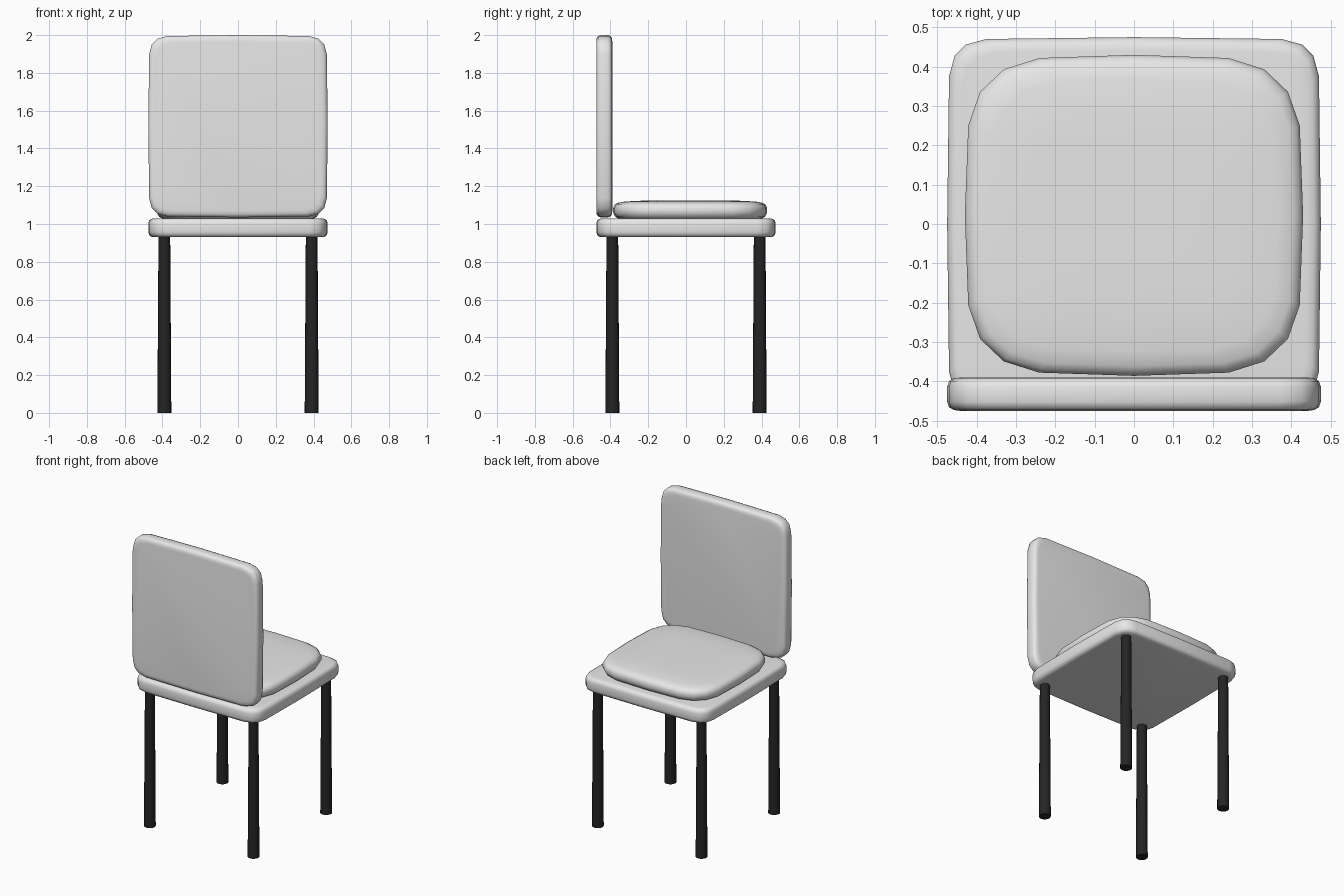
import bpy, bmesh, math
from mathutils import Matrix

cube = bpy.data.objects.get("Cube")
if cube:
    bpy.data.objects.remove(cube, do_unlink=True)


def material(name, value):
    mat = bpy.data.materials.new(name)
    mat.use_nodes = True
    colour = (value, value, value, 1)
    mat.diffuse_color = colour
    mat.node_tree.nodes["Principled BSDF"].inputs["Base Color"].default_value = colour
    return mat


GREY = material("light_grey_upholstery", 0.8)
BLACK = material("black_legs", 0.018)


def finish(name, bm, mat, angle):
    bmesh.ops.recalc_face_normals(bm, faces=bm.faces)
    mesh = bpy.data.meshes.new(name)
    bm.to_mesh(mesh)
    bm.free()
    mesh.materials.append(mat)
    obj = bpy.data.objects.new(name, mesh)
    bpy.context.collection.objects.link(obj)
    bpy.ops.object.select_all(action='DESELECT')
    obj.select_set(True)
    bpy.context.view_layer.objects.active = obj
    bpy.ops.object.shade_smooth_by_angle(angle=math.radians(angle))
    return obj


def outline(quarter):
    """Turn a quarter outline four times about the centre."""
    points = []
    for turn in range(4):
        for x, y in quarter:
            for _ in range(turn):
                x, y = -y, x
            points.append((x, y))
    return points


def pad(name, quarter, half_x, half_y, layers, matrix):
    """Stack scaled copies of a rounded square and skin them."""
    bm = bmesh.new()
    shape = outline(quarter)
    rings = [[bm.verts.new((x * half_x * s, y * half_y * s, z)) for x, y in shape]
             for s, z in layers]
    n = len(shape)
    for low, high in zip(rings, rings[1:]):
        for i in range(n):
            j = (i + 1) % n
            bm.faces.new((low[i], low[j], high[j], high[i]))
    bm.faces.new(rings[0])
    bm.faces.new(rings[-1])
    bmesh.ops.transform(bm, matrix=matrix, verts=bm.verts)
    return finish(name, bm, GREY, 50)


board_outline = [(1, 0), (.99, .79), (.96, .90), (.90, .96), (.79, .99)]
cushion_outline = [(1, 0), (.98, .56), (.91, .77), (.77, .91), (.56, .98)]


def board_layers(half):
    rim = [(.93, 1), (.965, .95), (.99, .78), (1, .45)]
    return [(s, -z * half) for s, z in rim] + [(s, z * half) for s, z in reversed(rim)]


# Seat board
pad("seat", board_outline, .475, .475, board_layers(.05),
    Matrix.Translation((0, 0, .98)))

# Upright backrest
pad("backrest", board_outline, .475, .4825, board_layers(.0425),
    Matrix.Translation((0, -.4325, 1.5175)) @ Matrix.Rotation(math.pi / 2, 4, 'X'))

# Soft seat cushion with a slightly domed top
pad("seat_cushion", cushion_outline, .43, .408,
    [(.92, 1.028), (.97, 1.037), (1, 1.06), (1, 1.085), (.98, 1.102),
     (.94, 1.112), (.85, 1.119), (.6, 1.124), (.3, 1.125)],
    Matrix.Translation((0, .022, 0)))

# Four tapered legs
for side, x in (("left", .39), ("right", -.39)):
    for end, y in (("front", -.39), ("back", .39)):
        bm = bmesh.new()
        bmesh.ops.create_cone(bm, cap_ends=True, segments=16, radius1=.037,
                              radius2=.031, depth=.94,
                              matrix=Matrix.Translation((x, y, .47)))
        finish(f"{end}_{side}_leg", bm, BLACK, 40)
